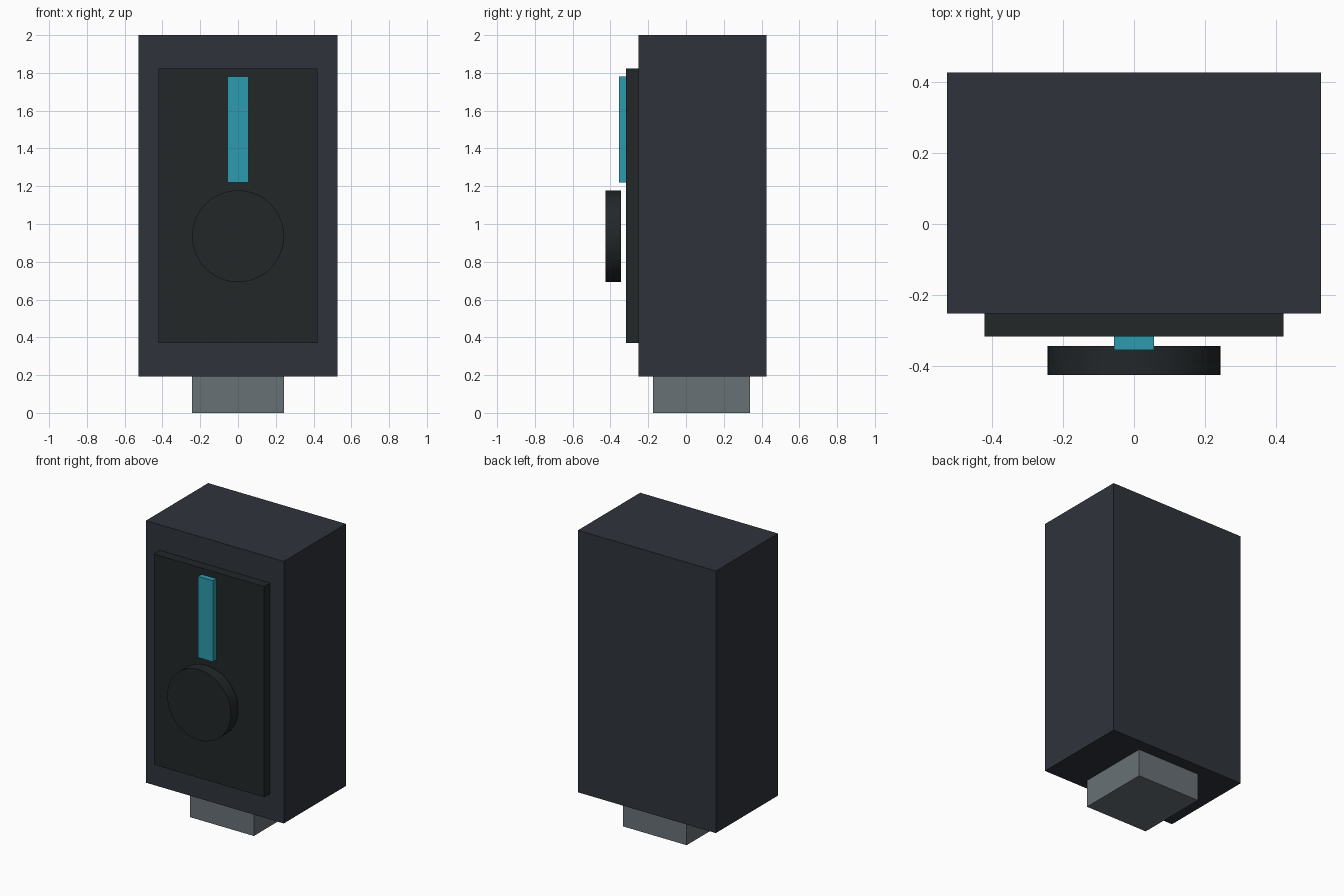
import bpy
import math

if "Cube" in bpy.data.objects:
    bpy.data.objects.remove(bpy.data.objects["Cube"])


def material(name, rgb):
    mat = bpy.data.materials.new(name)
    mat.diffuse_color = (*rgb, 1)
    mat.use_nodes = True
    mat.node_tree.nodes["Principled BSDF"].inputs["Base Color"].default_value = mat.diffuse_color
    return mat


def box(name, x, y, z, mat):
    """Box from (min, max) ranges on each axis."""
    ranges = (x, y, z)
    bpy.ops.mesh.primitive_cube_add(size=1, location=[(a + b) / 2 for a, b in ranges])
    obj = bpy.context.object
    obj.name = name
    obj.scale = [b - a for a, b in ranges]
    bpy.ops.object.transform_apply(location=False, rotation=False, scale=True)
    obj.data.materials.append(mat)
    return obj


slate = material("slate", (0.028, 0.033, 0.043))
black = material("black", (0.016, 0.020, 0.022))
teal = material("teal", (0.027, 0.33, 0.43))
grey = material("grey", (0.14, 0.165, 0.18))

# Main housing, raised front panel, light strip and mounting foot
box("housing", (-0.526, 0.526), (-0.252, 0.426), (0.192, 2.0), slate)
box("front_panel", (-0.421, 0.421), (-0.317, -0.252), (0.37, 1.823), black)
box("light_strip", (-0.056, 0.056), (-0.354, -0.317), (1.22, 1.78), teal)
box("foot", (-0.243, 0.243), (-0.174, 0.34), (0.0, 0.192), grey)

# Round dial standing just clear of the panel
bpy.ops.mesh.primitive_cylinder_add(
    vertices=48, radius=0.243, depth=0.081,
    location=(0, -0.3845, 0.935), rotation=(math.pi / 2, 0, 0))
dial = bpy.context.object
dial.name = "dial"
dial.data.materials.append(black)
bpy.ops.object.shade_smooth_by_angle(angle=math.radians(30))
